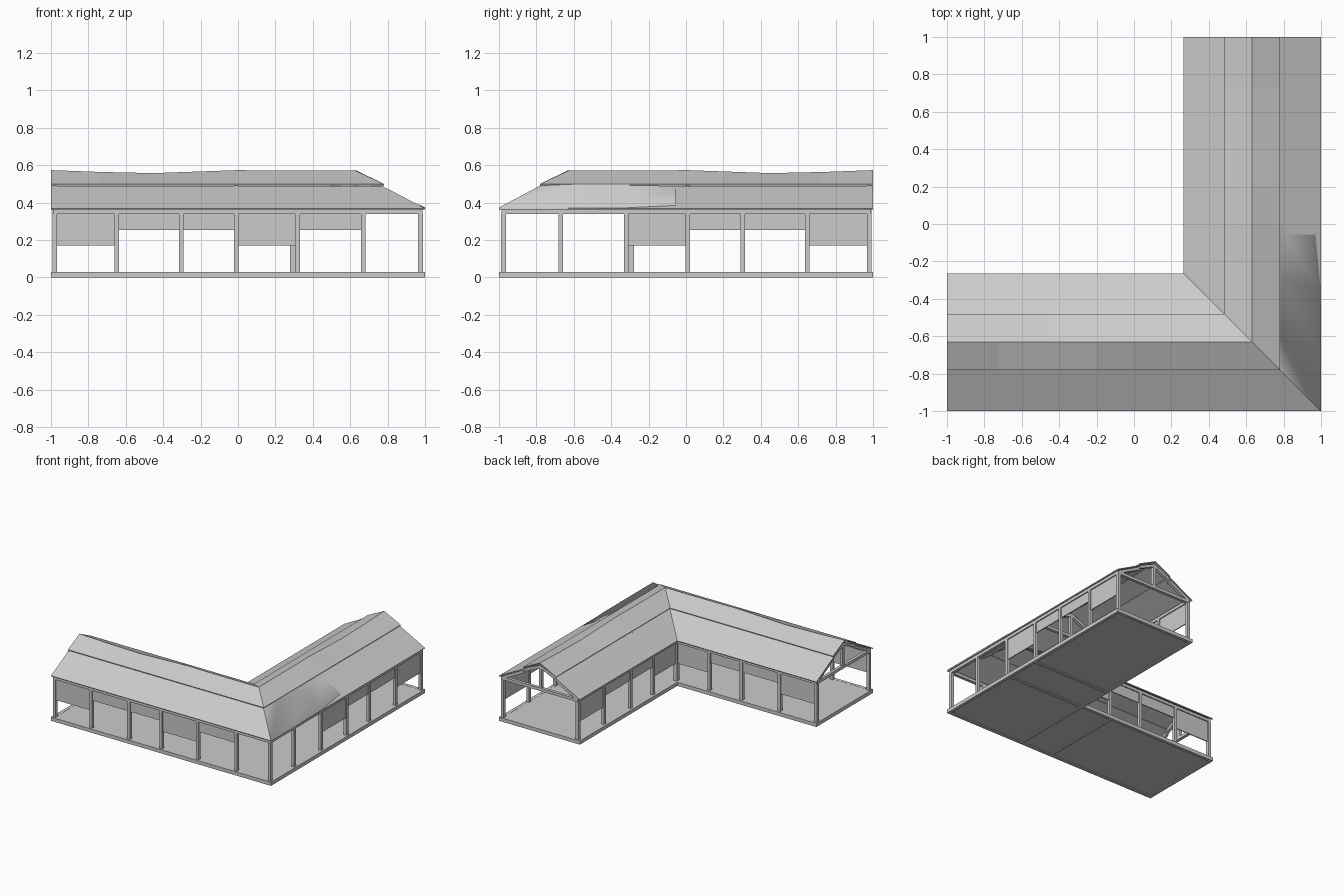
import bpy, bmesh
from mathutils import Vector

cube = bpy.data.objects.get("Cube")
if cube:
    bpy.data.objects.remove(cube, do_unlink=True)

grey = bpy.data.materials.new("plain_grey")
grey.use_nodes = True
grey.diffuse_color = (0.6, 0.6, 0.6, 1)
grey.node_tree.nodes["Principled BSDF"].inputs["Base Color"].default_value = (0.6, 0.6, 0.6, 1)


def finish(name, bm):
    mesh = bpy.data.meshes.new(name)
    bm.to_mesh(mesh)
    bm.free()
    mesh.materials.append(grey)
    obj = bpy.data.objects.new(name, mesh)
    bpy.context.collection.objects.link(obj)
    return obj


def place(p, wing):
    """Second wing is the first one reflected across the mitre line."""
    x, y, z = p
    return Vector((x, y, z)) if wing == "front" else Vector((-y, -x, z))


def add_prism(bm, bottom, top):
    a = [bm.verts.new(p) for p in bottom]
    b = [bm.verts.new(p) for p in top]
    bm.faces.new(a)
    bm.faces.new(b)
    for i in range(len(a)):
        j = (i + 1) % len(a)
        bm.faces.new((a[i], a[j], b[j], b[i]))


def add_box(bm, wing, xs, ys, zs):
    corners = [(xs[0], ys[0]), (xs[1], ys[0]), (xs[1], ys[1]), (xs[0], ys[1])]
    add_prism(bm, [place((x, y, zs[0]), wing) for x, y in corners],
              [place((x, y, zs[1]), wing) for x, y in corners])


def add_strut(bm, wing, x, start, end, w=0.025):
    """Beam inside a truss plane, dropping w below the line start-end (y, z)."""
    def ring(px):
        return [place((px, y, z), wing) for y, z in
                (start, end, (end[0], end[1] - w), (start[0], start[1] - w))]
    add_prism(bm, ring(x - w / 2), ring(x + w / 2))


def solid(name, bm):
    bmesh.ops.recalc_face_normals(bm, faces=bm.faces)
    return finish(name, bm)


# Main heights and lines across a wing
FLOOR, BEAM, EAVE, STEP = 0.03, 0.34, 0.37, 0.487
OUTER, INNER, RIDGE = -1.0, -0.265, -0.63
POST_OUT, POST_IN = -0.975, -0.295
outer_posts = [-0.98, -0.648, -0.303, -0.01, 0.32, 0.67]
inner_posts = outer_posts[:4]
TALL, SHORT = 0.17, 0.255
T = 0.0125

# Floor deck, rim and cross joists
deck = bmesh.new()
outline = [(-0.99, -0.99), (0.99, -0.99), (0.99, 0.99), (0.275, 0.99), (0.275, -0.275), (-0.99, -0.275)]
add_prism(deck, [(x, y, 0.008) for x, y in outline], [(x, y, FLOOR - 0.001) for x, y in outline])
solid("floor_deck", deck)

for wing in ("front", "side"):
    joists = bmesh.new()
    add_box(joists, wing, (-1, 1), (-1, -0.975), (0, FLOOR))
    add_box(joists, wing, (-1, 0.29), (-0.29, INNER), (0, FLOOR))
    add_box(joists, wing, (-1, -0.975), (-0.975, -0.29), (0, FLOOR))
    for x in (-0.01, 0.28):
        add_box(joists, wing, (x - T, x + T), (-0.975, -0.28), (0, FLOOR - 0.002))
    solid(wing + "_floor_frame", joists)

    # Posts
    posts = bmesh.new()
    for row, y in ((outer_posts, POST_OUT), (inner_posts, POST_IN)):
        for x in row:
            add_box(posts, wing, (x - T, x + T), (y - T, y + T), (FLOOR, BEAM))
    solid(wing + "_posts", posts)

    # Long header beams and end tie beam
    beams = bmesh.new()
    add_box(beams, wing, (-0.99, 0.985), (POST_OUT - T, POST_OUT + T), (BEAM, EAVE - 0.005))
    add_box(beams, wing, (-0.99, 0.28), (POST_IN - T, POST_IN + T), (BEAM, EAVE - 0.005))
    solid(wing + "_header_beams", beams)

    # Trusses with tie beam, king post and rafters
    truss = bmesh.new()
    for x in (-0.98, -0.01):
        add_box(truss, wing, (x - T, x + T), (POST_OUT, POST_IN), (BEAM, EAVE - 0.006))
        add_box(truss, wing, (x - T, x + T), (RIDGE - T, RIDGE + T), (EAVE - 0.006, 0.535))
        for side in (-1, 1):
            add_strut(truss, wing, x, (RIDGE + side * 0.345, EAVE), (RIDGE + side * 0.15, 0.472))
            add_strut(truss, wing, x, (RIDGE + side * 0.15, 0.485), (RIDGE, 0.553))
    solid(wing + "_trusses", truss)

    # Hanging wall panels
    panels = bmesh.new()
    drops = [TALL, SHORT, SHORT, TALL] + ([SHORT] if wing == "front" else [])
    for i, bottom in enumerate(drops):
        add_box(panels, wing, (outer_posts[i] + T, outer_posts[i + 1] - T),
                (POST_OUT - 0.004, POST_OUT + 0.004), (bottom, BEAM))
    ends = inner_posts + [0.295]
    for i, bottom in enumerate(drops[:4]):
        add_box(panels, wing, (ends[i] + T, ends[i + 1] - T),
                (POST_IN - 0.004, POST_IN + 0.004), (bottom, BEAM))
    solid(wing + "_wall_panels", panels)

    # Roof sheets, cut along the mitre, with a gently sagging ridge
    def roof_sheet(name, low, high, sag):
        bm = bmesh.new()
        rows = []
        for y, z in (low, high):
            stations = [(-1, 0), (-0.73, -0.01), (-0.45, -0.016), (-0.2, -0.007),
                        (0, 0), (0.2, -0.003), (-y, -0.003)]
            dip = sag if (y, z) == high else 0
            rows.append([bm.verts.new(place((x, y, z + dz * dip), wing)) for x, dz in stations])
        for i in range(len(rows[0]) - 1):
            f = bm.faces.new((rows[0][i], rows[0][i + 1], rows[1][i + 1], rows[1][i]))
            f.normal_update()
            if f.normal.z < 0:
                f.normal_flip()
        obj = finish(name, bm)
        mod = obj.modifiers.new("thickness", "SOLIDIFY")
        mod.thickness = 0.008
        mod.offset = -1

    for label, side, edge in (("outer", -1, OUTER), ("inner", 1, INNER)):
        roof_sheet(f"{wing}_{label}_lower_roof", (edge, EAVE), (RIDGE + side * 0.14, STEP + 0.003), 0)
        roof_sheet(f"{wing}_{label}_upper_roof", (RIDGE + side * 0.15, 0.5), (RIDGE, 0.574), 1)

# Shared corner posts
corner = bmesh.new()
add_box(corner, "front", (0.963, 0.988), (-0.988, -0.963), (FLOOR, BEAM))
add_box(corner, "front", (0.278, 0.31), (-0.31, -0.278), (FLOOR, BEAM))
solid("corner_posts", corner)

# Loose roof covering by the corner, its rims bent so it shades softly
cover = bmesh.new()


def slope_z(x):
    return EAVE + (1 - x) * (STEP - EAVE) / 0.22 + 0.004


def cover_row(points, lift=0.0):
    return [cover.verts.new((x, y, slope_z(x) + lift)) for x, y in points]


low_line = [(1.0, -1.0), (1.0, -0.7), (0.998, -0.35), (0.97, -0.055)]
high_line = [(0.78, -0.78), (0.78, -0.6), (0.78, -0.3), (0.81, -0.055)]
low, high = cover_row(low_line), cover_row(high_line)
hem = cover_row(low_line, -0.008)
rim = cover_row(high_line[1:], 0.008)
for i in range(3):
    cover.faces.new((low[i], low[i + 1], high[i + 1], high[i]))
    cover.faces.new((hem[i], hem[i + 1], low[i + 1], low[i]))
    if i == 0:
        cover.faces.new((high[0], high[1], rim[0]))
    elif i == 1:
        cover.faces.new((high[1], high[2], rim[1], rim[0]))
tip = cover_row([(0.782, 0.03), (0.793, 0.03)])
cover.faces.new((high[2], high[3], tip[1], tip[0]))
for f in cover.faces:
    f.smooth = True
finish("loose_roof_cover", cover)
